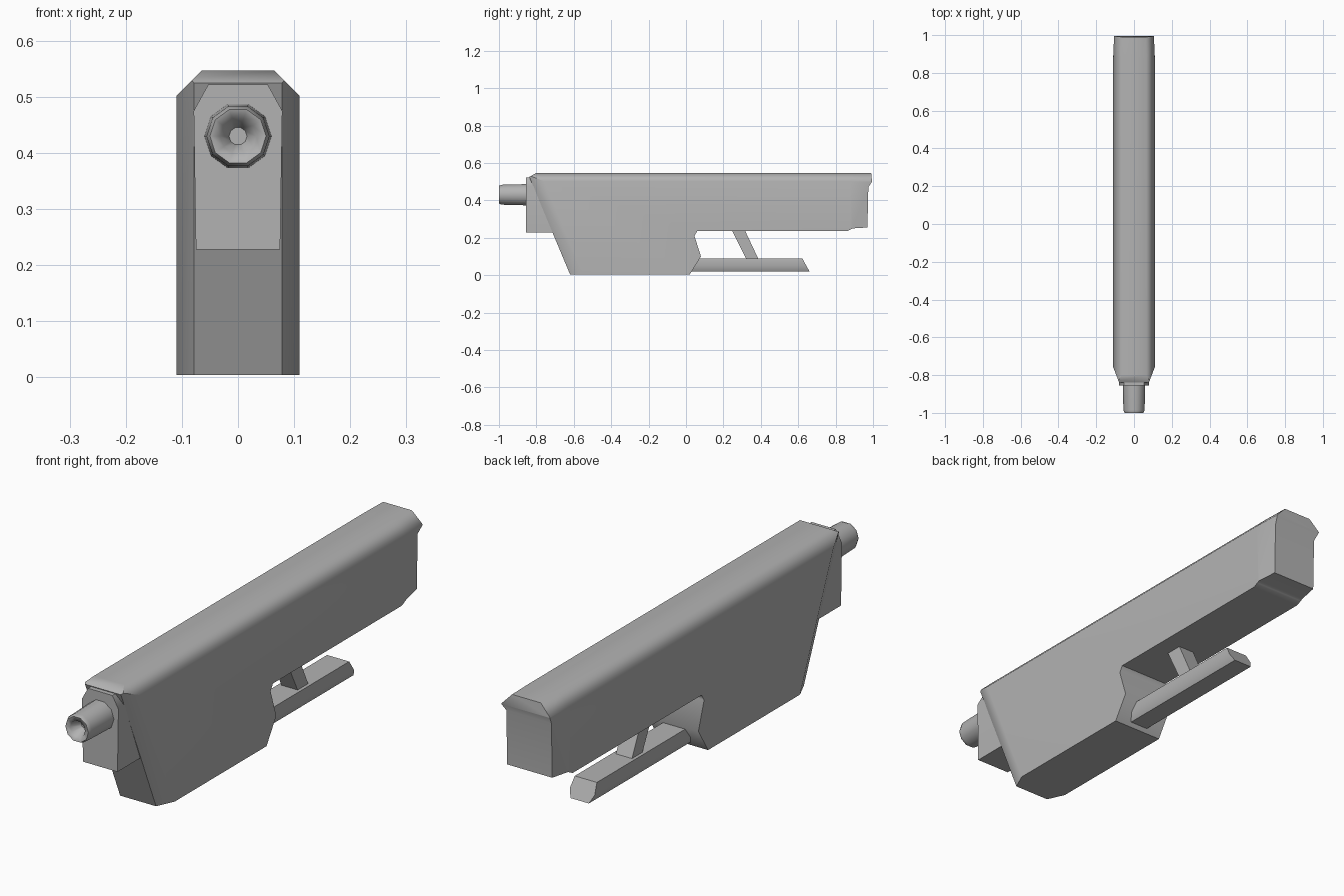
import bpy, bmesh
from math import cos, sin, pi, radians
from mathutils import Vector

cube = bpy.data.objects.get("Cube")
if cube:
    bpy.data.objects.remove(cube, do_unlink=True)

grey = bpy.data.materials.new("plain grey")
grey.use_nodes = True
grey.diffuse_color = (0.45, 0.45, 0.45, 1)
grey.node_tree.nodes["Principled BSDF"].inputs["Base Color"].default_value = grey.diffuse_color


def finish(name, bm, angle=50):
    bmesh.ops.recalc_face_normals(bm, faces=bm.faces)
    mesh = bpy.data.meshes.new(name)
    bm.to_mesh(mesh)
    bm.free()
    mesh.materials.append(grey)
    obj = bpy.data.objects.new(name, mesh)
    bpy.context.collection.objects.link(obj)
    bpy.ops.object.select_all(action='DESELECT')
    obj.select_set(True)
    bpy.context.view_layer.objects.active = obj
    bpy.ops.object.shade_smooth_by_angle(angle=radians(angle))
    weighted = obj.modifiers.new("weighted normals", 'WEIGHTED_NORMAL')
    weighted.keep_sharp = True
    return obj


def prism(points, offset):
    """Extrude a closed loop of 3D points along an offset."""
    bm = bmesh.new()
    face = bm.faces.new([bm.verts.new(p) for p in points])
    new = bmesh.ops.extrude_face_region(bm, geom=[face], use_keep_orig=True)["geom"]
    verts = [v for v in new if isinstance(v, bmesh.types.BMVert)]
    bmesh.ops.translate(bm, verts=verts, vec=offset)
    return bm


def side_prism(profile, half_width):
    return prism([(-half_width, y, z) for y, z in profile], (2 * half_width, 0, 0))


def slice_off(bm, point, normal, clear=True):
    geom = bm.verts[:] + bm.edges[:] + bm.faces[:]
    cut = bmesh.ops.bisect_plane(bm, geom=geom, dist=1e-5, plane_co=point,
                                 plane_no=normal, clear_outer=clear)["geom_cut"]
    if clear:
        edges = [e for e in cut if isinstance(e, bmesh.types.BMEdge)]
        bmesh.ops.contextual_create(bm, geom=edges)


# Main body: side silhouette with shaved top and front edges
body = side_prism([(-0.80, 0.547), (-0.838, 0.525), (-0.62, 0.004), (0.02, 0.004),
                   (0.08, 0.10), (0.045, 0.21), (0.06, 0.235), (0.86, 0.235),
                   (0.89, 0.25), (0.97, 0.255), (0.975, 0.47), (0.995, 0.50),
                   (0.99, 0.547)], 0.11)
front_slope = Vector((0, 0.218, -0.521))
for s in (-1, 1):
    slice_off(body, (s * 0.065, 0, 0.547), (s * 0.045, 0, 0.045))
    normal = front_slope.cross(Vector((s * 0.032, 0.07, 0)))
    if normal.y > 0:
        normal.negate()
    slice_off(body, (s * 0.078, -0.838, 0.525), normal)
# Rear end narrows, more strongly under the top lip
slice_off(body, (0, 0.88, 0), (0, 1, 0), clear=False)
for v in body.verts:
    if v.co.y > 0.95:
        v.co.x *= 0.96 if v.co.z > 0.48 else 0.89
finish("body", body)

# Front block that carries the barrel
half = [(0.075, 0.228), (0.079, 0.475), (0.053, 0.522)]
outline = half + [(-x, z) for x, z in reversed(half)]
block = prism([(x, -0.855, z) for x, z in outline], (0, 0.2, 0))
finish("front_block", block, 30)

# Barrel: ten-sided tube with a funnel-shaped bore
barrel = bmesh.new()
rings = []
for y, r in [(-0.84, 0.060), (-0.985, 0.056), (-1.0, 0.050),
             (-0.995, 0.032), (-0.95, 0.016)]:
    rings.append([barrel.verts.new((r * cos(a * pi / 5), y, 0.43 + r * sin(a * pi / 5)))
                  for a in range(10)])
for a, b in zip(rings, rings[1:]):
    for i in range(10):
        j = (i + 1) % 10
        barrel.faces.new((a[i], a[j], b[j], b[i]))
barrel.faces.new(rings[0])
barrel.faces.new(rings[-1])
finish("barrel", barrel, 60)

# Lower rod with slanted end
half = [(0.040, 0.02), (0.054, 0.05), (0.048, 0.09)]
outline = half + [(-x, z) for x, z in reversed(half)]
rod = prism([(x, 0.0, z) for x, z in outline], (0, 0.66, 0))
for v in rod.verts:
    if v.co.y > 0.5:
        v.co.y -= (v.co.z - 0.02) * 0.55
finish("lower_rod", rod, 60)

# Slanted strut joining rod and body
strut = side_prism([(0.24, 0.25), (0.31, 0.25), (0.39, 0.08), (0.325, 0.08)], 0.035)
finish("strut", strut, 30)
